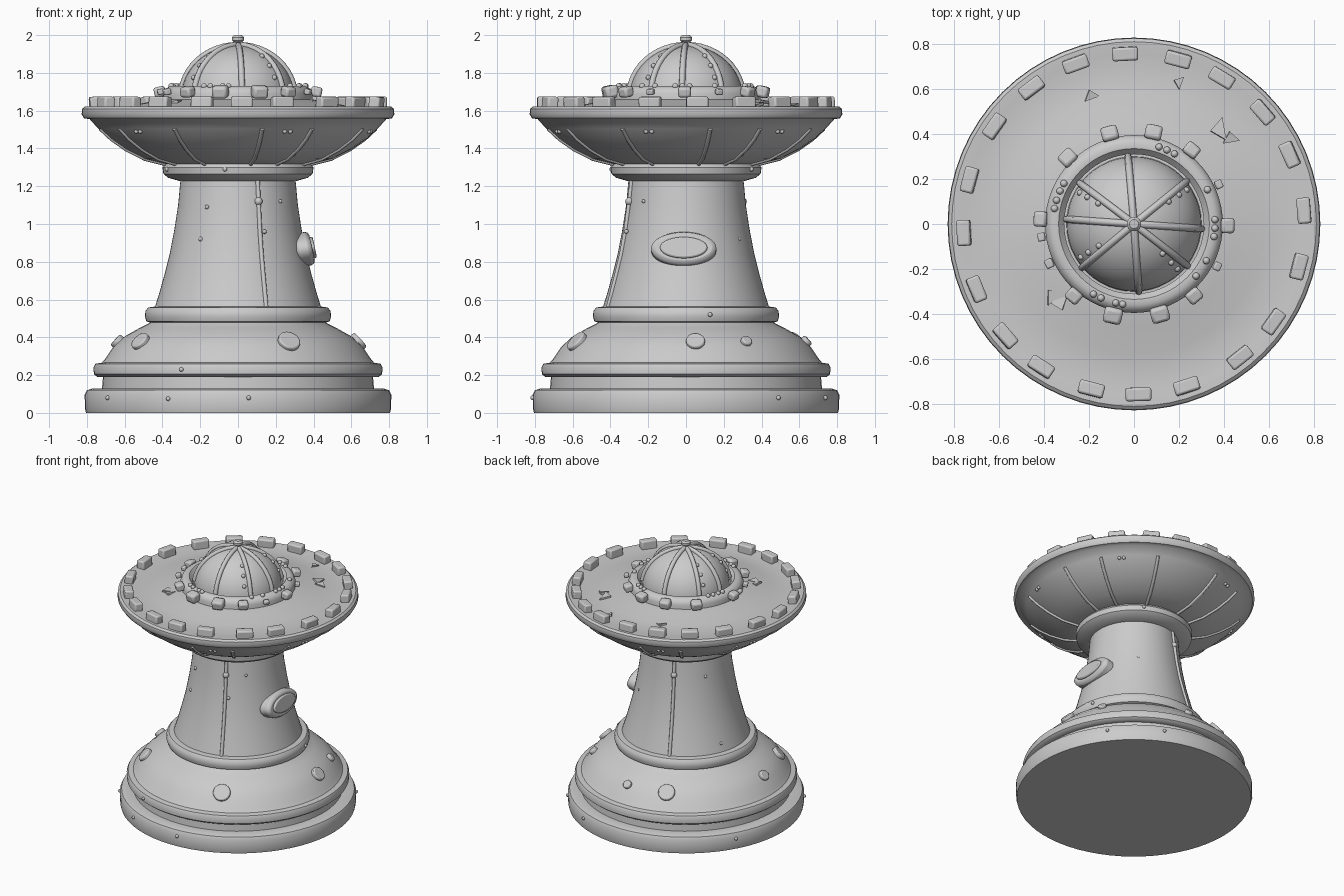
import bpy, bmesh, random
from math import sin, cos, pi, radians, atan2, degrees
from mathutils import Vector

if "Cube" in bpy.data.objects:
    bpy.data.objects.remove(bpy.data.objects["Cube"])

random.seed(4)


def finish(name, bm, loc=(0, 0, 0), rot=(0, 0, 0), bevel=0, angle=40):
    bmesh.ops.recalc_face_normals(bm, faces=bm.faces)
    me = bpy.data.meshes.new(name)
    bm.to_mesh(me)
    bm.free()
    ob = bpy.data.objects.new(name, me)
    bpy.context.collection.objects.link(ob)
    ob.location, ob.rotation_euler = loc, rot
    if bevel:
        m = ob.modifiers.new("bevel", 'BEVEL')
        m.width, m.segments, m.limit_method = bevel, 2, 'ANGLE'
    bpy.ops.object.select_all(action='DESELECT')
    ob.select_set(True)
    bpy.context.view_layer.objects.active = ob
    bpy.ops.object.shade_smooth_by_angle(angle=radians(angle))
    return ob


def polar(r, deg, z):
    return Vector((r * cos(radians(deg)), r * sin(radians(deg)), z))


def lathe(name, prof, n=64, angle=40):
    bm = bmesh.new()
    rings = []
    for r, z in prof:
        if r == 0:
            rings.append([bm.verts.new((0, 0, z))] * n)
        else:
            rings.append([bm.verts.new(polar(r, 360 * i / n, z)) for i in range(n)])
    for a, b in zip(rings, rings[1:]):
        for i in range(n):
            j = (i + 1) % n
            vs = list(dict.fromkeys([a[i], a[j], b[j], b[i]]))
            bm.faces.new(vs)
    return finish(name, bm, angle=angle)


def block(name, size, loc, rot, bevel):
    bm = bmesh.new()
    bmesh.ops.create_cube(bm, size=1)
    bmesh.ops.scale(bm, vec=size, verts=bm.verts)
    return finish(name, bm, loc, rot, bevel)


def disc(name, rx, ry, depth, loc, rot, bevel, n=32):
    bm = bmesh.new()
    bmesh.ops.create_cone(bm, cap_ends=True, segments=n, radius1=1, radius2=1, depth=depth)
    bmesh.ops.scale(bm, vec=(rx, ry, 1), verts=bm.verts)
    return finish(name, bm, loc, rot, bevel)


def beads(name, items):
    bm = bmesh.new()
    for p, r in items:
        res = bmesh.ops.create_uvsphere(bm, u_segments=10, v_segments=6, radius=r)
        bmesh.ops.translate(bm, vec=p, verts=res['verts'])
    return finish(name, bm, angle=60)


def tubes(name, paths, radius):
    cu = bpy.data.curves.new(name, 'CURVE')
    cu.dimensions, cu.bevel_depth, cu.bevel_resolution, cu.use_fill_caps = '3D', radius, 2, True
    for pts in paths:
        sp = cu.splines.new('POLY')
        sp.points.add(len(pts) - 1)
        for p, co in zip(sp.points, pts):
            p.co = (*co, 1)
    ob = bpy.data.objects.new(name, cu)
    bpy.context.collection.objects.link(ob)
    bpy.ops.object.select_all(action='DESELECT')
    ob.select_set(True)
    bpy.context.view_layer.objects.active = ob
    bpy.ops.object.convert(target='MESH')
    bpy.ops.object.shade_smooth_by_angle(angle=radians(60))


# Stepped foot and domed shoulder
lathe("foot", [(0, 0), (.805, 0), (.81, .02), (.812, .095), (.80, .12), (.775, .128), (.72, .128),
               (.715, .19), (.745, .19), (.763, .205), (.765, .24), (.755, .26), (.72, .266),
               (.70, .29), (.66, .35), (.60, .405), (.52, .45), (.46, .48), (.45, .49), (0, .49)])
# Collar at the bottom of the shaft
lathe("lower_collar", [(0, .475), (.46, .475), (.485, .485), (.493, .51), (.49, .54), (.475, .558), (.44, .563), (0, .563)])
# Tapered shaft
lathe("shaft", [(0, .55), (.443, .55), (.418, .63), (.39, .73), (.362, .84), (.337, .97), (.317, 1.1), (.303, 1.25), (0, 1.25)])
# Neck ring under the bowl
lathe("neck_ring", [(0, 1.225), (.30, 1.225), (.37, 1.245), (.395, 1.265), (.40, 1.30), (.385, 1.32), (0, 1.325)])
# Bowl, rim and gently rising top deck
bowl = [(.39, 1.318), (.50, 1.345), (.60, 1.395), (.68, 1.45), (.74, 1.505), (.785, 1.555)]
lathe("bowl", [(0, 1.31)] + bowl + [(.815, 1.56), (.828, 1.58), (.825, 1.61), (.81, 1.622), (.76, 1.62),
               (.70, 1.612), (.58, 1.625), (.45, 1.65), (.36, 1.665), (0, 1.67)])
# Raised ring around the dome
lathe("dome_ring", [(.31, 1.65), (.31, 1.70), (.335, 1.728), (.36, 1.73), (.385, 1.715), (.395, 1.69), (.395, 1.64)])
# Dome and knob
DZ, DR, DH = 1.67, .30, .275
lathe("dome", [(DR * cos(t * pi / 24), DZ + DH * sin(t * pi / 24)) for t in range(12)] + [(0, DZ + DH)], 48)
lathe("dome_knob", [(0, 1.93), (.02, 1.935), (.02, 1.962), (.032, 1.972), (.032, 1.988), (.02, 2.0), (0, 2.0)], 20)

# Dome ribs
rib_angles = [95, 39, -4, -38, -86, 220, 176, 143]
tubes("dome_ribs", [[polar((DR + .003) * cos(t * pi / 24), a, DZ + (DH + .003) * sin(t * pi / 24))
                     for t in range(1, 13)] for a in rib_angles], .016)
# Thin ribs under the bowl
bowl_angles = [q + o - 90 for q in (0, 90, 180, 270) for o in (10, 32, 63)]
tubes("bowl_ribs", [[polar(r, a, z) for r, z in bowl[:-1]] for a in bowl_angles], .011)
# Shaft seams, front and back
tubes("shaft_seams", [[polar(.305, a, 1.23), polar(.339, a, .97), polar(.364, a, .84), polar(.392, a, .73), polar(.438, a, .56)]
                      for a in (-70, 110)], .012)

# Battlement blocks on the rim
for a in [93, 75, 59, 41, 24, 4.5, -14.5, -35, -51.5, -72, -88.5, -104.5, -123, -139, -157.5, -177, 165, 145, 127, 110]:
    block("battlement", (.06, .115, .075), polar(.757, a, 1.637),
          (0, radians(random.uniform(-5, 5)), radians(a)), .01)

# Blocks around the dome ring
for a, s in [(105, 1), (78, 1), (52, .9), (135, 1), (177, .9), (-1, .9), (230, .9), (257, 1.1), (286, 1.1),
             (310, .9), (25, .5), (-27, .5), (188, .5), (205, .55)]:
    block("ring_block", (.065 * s, .075 * s, .06 * s), polar(.415, a, 1.70),
          (0, radians(12), radians(a)), .014 * s)

# Oval porthole on the right of the shaft
tilt = radians(78)
disc("porthole_frame", .09, .173, .09, (.348, -.012, .865), (0, tilt, 0), .022, 48)
disc("porthole_pane", .057, .125, .03, (.392, -.012, .874), (0, tilt, 0), .008, 48)

# Round studs on the shoulder
for a, r in [(-65, .06), (4.5, .05), (30, .03), (-144, .052), (113, .058), (86, .03), (182, .038)]:
    disc("shoulder_stud", r, r, .05, polar(.632, a, .372), (0, radians(48), radians(a)), .008, 24)

# Beads on the dome ring and along some dome ribs
items = [(polar(.36, a, 1.73), .016) for a in
         (72, 66, 60, 3, -3, -9, 25, 150, 156, 163, 169, 240, 246, 257, 262, 320, -27)]
for a in (33, -46, 212, 150):
    for t in (3, 5, 7):
        items.append((polar(DR * cos(t * pi / 24), a, DZ + DH * sin(t * pi / 24)), .014))
beads("dome_beads", items)

# Rivets scattered over the shaft, foot, rings and bowl
items = [(polar(.319, -70, 1.12), .022), (polar(.319, 110, 1.12), .022), (polar(.345, -66, .96), .012),
         (polar(.32, -121, 1.09), .012), (polar(.343, -125, .92), .013), (polar(.318, -45, 1.12), .01),
         (polar(.34, 55, .92), .011), (polar(.42, 160, .62), .011), (polar(.32, 150, 1.1), .011)]
for a, z, r in [(-148, .08, .814), (-117, .075, .814), (-86, .08, .814), (-113, .23, .767),
                (37, .08, .814), (65, .08, .814), (150, .08, .814), (15, .52, .494), (60, 1.29, .40),
                (-100, 1.29, .40), (200, 1.29, .40)]:
    items.append((polar(r, a, z), .012))
for a in bowl_angles[::2]:
    items += [(polar(.725, a + 10, 1.49), .012), (polar(.725, a + 12.5, 1.49), .012)]
beads("rivets", items)

# Loose shards on the top deck
for x, y, s, turn in [(-.19, .57, .04, 20), (.20, .63, .035, 70), (.38, .42, .06, 100), (.43, .38, .045, 10),
                      (-.36, -.32, .05, 40), (-.33, -.35, .05, 200), (.29, .16, .03, 60)]:
    r = (x * x + y * y) ** .5
    disc("deck_shard", s, s * .7, .014, polar(r, degrees(atan2(y, x)), 1.655 - .07 * max(0, r - .4) / .3 * .55),
         (radians(8), radians(8), radians(turn)), 0, 3)
